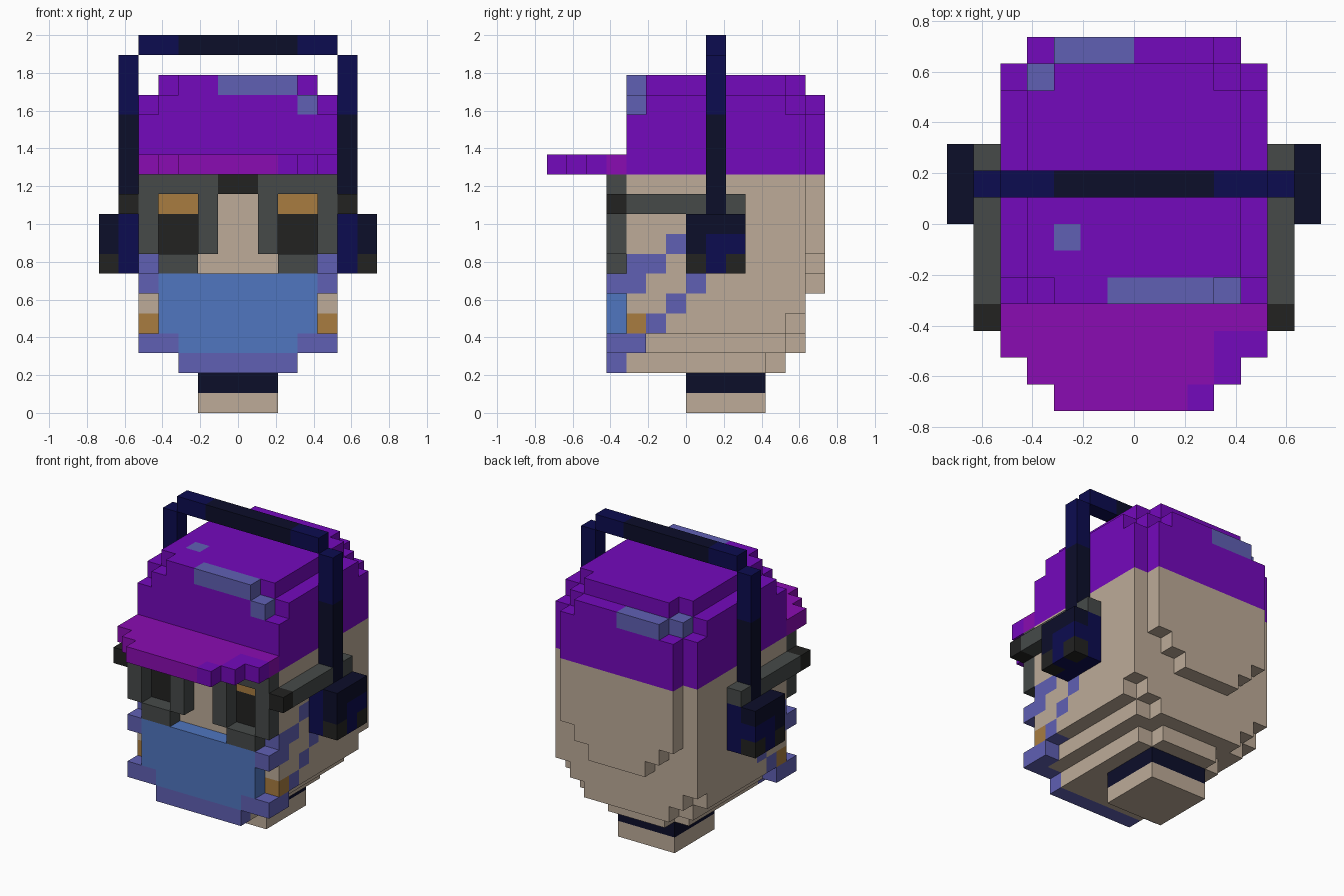
import bpy, bmesh
from mathutils import Vector

cube = bpy.data.objects.get("Cube")
if cube:
    bpy.data.objects.remove(cube)

U = 2 / 19  # edge length of one block
COLOURS = {
    "purple": "7409BC", "magenta": "8A0CB2", "violet": "6060B4", "blue": "5076C0",
    "skin": "BDAB98", "grey": "464A49", "black": "222221", "tan": "A87C40",
    "dark navy": "0C0E2A", "navy": "0C0C50",
}


def linear(code):
    vals = [int(code[i:i + 2], 16) / 255 for i in (0, 2, 4)]
    return [v / 12.92 if v < 0.04045 else ((v + 0.055) / 1.055) ** 2.4 for v in vals] + [1]


MATS = {}
for name, code in COLOURS.items():
    mat = bpy.data.materials.new(name)
    mat.use_nodes = True
    mat.diffuse_color = linear(code)
    bsdf = next(n for n in mat.node_tree.nodes if n.type == "BSDF_PRINCIPLED")
    bsdf.inputs["Base Color"].default_value = linear(code)
    MATS[name] = mat

blocks = {}  # cell -> (part, colour)


def box(part, colour, x, y, z, mirror=False):
    """Fill a range of cells; later boxes repaint earlier ones."""
    for i in range(*x):
        for j in range(*y):
            for k in range(*z):
                blocks[i, j, k] = (part, colour)
                if mirror:
                    blocks[-1 - i, j, k] = (part, colour)


def slab(part, colour, half, y, z):
    box(part, colour, (-half, half), y, z)


# Neck and collar
slab("neck", "skin", 2, (0, 4), (0, 1))
slab("collar", "dark navy", 2, (0, 4), (1, 2))

# Head, rounded off at the chin and at the back
for half, y, z in [
    (3, (-3, 4), (2, 3)), (2, (4, 5), (2, 3)),
    (4, (-3, 5), (3, 4)), (3, (5, 6), (3, 4)),
    (5, (-3, 5), (4, 5)), (4, (5, 6), (4, 5)),
    (5, (-3, 6), (5, 12)),
    (2, (6, 7), (6, 7)), (3, (6, 7), (7, 8)), (4, (6, 7), (8, 12)),
]:
    slab("head", "skin", half, y, z)

# Eyes and brows
box("head", "black", (2, 4), (-3, -2), (8, 10), True)
box("head", "tan", (2, 4), (-3, -2), (10, 11), True)

# Straps and clasp on the cheeks
for y, z in [((-3, -1), 7), ((-3, -2), 6), ((-1, 0), 8), ((0, 1), 6),
             ((-1, 0), 5), ((-2, -1), 4)]:
    box("head", "violet", (4, 5), y, (z, z + 1), True)
box("head", "tan", (4, 5), (-3, -2), (4, 5), True)

# Face mask with trim
slab("mask", "blue", 4, (-4, -3), (4, 7))
slab("mask", "blue", 3, (-4, -3), (3, 4))
slab("mask", "violet", 3, (-4, -3), (2, 3))
box("mask", "violet", (3, 5), (-4, -3), (3, 4), True)
box("mask", "violet", (4, 5), (-3, -2), (3, 4), True)
box("mask", "violet", (4, 5), (-4, -3), (6, 7), True)

# Glasses
slab("glasses", "grey", 5, (-4, -3), (11, 12))
slab("glasses", "black", 1, (-4, -3), (11, 12))
box("glasses", "grey", (1, 2), (-4, -3), (8, 11), True)
box("glasses", "grey", (4, 5), (-4, -3), (8, 11), True)
box("glasses", "grey", (2, 4), (-4, -3), (7, 8), True)
box("glasses", "grey", (5, 6), (-3, 3), (10, 11), True)
box("glasses", "black", (5, 6), (-4, -3), (10, 11), True)

# Cap crown
for half, y, z in [
    (5, (-3, 6), (12, 15)), (4, (6, 7), (12, 15)),
    (4, (-3, -2), (15, 16)), (5, (-2, 5), (15, 16)),
    (4, (5, 6), (15, 16)), (3, (6, 7), (15, 16)),
    (3, (-3, -2), (16, 17)), (4, (-2, 5), (16, 17)), (3, (5, 6), (16, 17)),
]:
    slab("cap", "purple", half, y, z)

# Cap patches
for x, y, z in [((-1, 3), -3, 16), ((3, 4), -3, 15), ((-3, -2), -1, 16),
                ((-3, 0), 6, 15), ((-4, -3), 5, 15)]:
    box("cap", "violet", x, (y, y + 1), (z, z + 1))

# Brim
for half, y in [(5, (-5, -3)), (4, (-6, -5)), (3, (-7, -6))]:
    slab("brim", "magenta", half, y, (12, 13))
for x, y in [((2, 3), -7), ((3, 4), -6), ((3, 5), -5)]:
    box("brim", "purple", x, (y, y + 1), (12, 13))

# Headphones: cups, posts and top band
box("ear_cups", "navy", (5, 6), (0, 3), (7, 10), True)
box("ear_cups", "dark navy", (6, 7), (0, 3), (7, 10), True)
box("ear_cups", "black", (6, 7), (0, 3), (7, 8), True)
box("ear_cups", "navy", (6, 7), (1, 3), (8, 9), True)
box("ear_cups", "navy", (6, 7), (1, 2), (7, 8), True)
box("headband", "dark navy", (5, 6), (1, 2), (10, 15), True)
box("headband", "navy", (5, 6), (1, 2), (15, 18), True)
slab("headband", "navy", 5, (1, 2), (18, 19))
slab("headband", "dark navy", 3, (1, 2), (18, 19))


def build(part):
    """Mesh the exposed sides of one part's blocks."""
    cells = {c: col for c, (p, col) in blocks.items() if p == part}
    used = sorted(set(cells.values()))
    bm = bmesh.new()
    for cell, colour in cells.items():
        centre = Vector(cell) + Vector((0.5, 0.5, 0.5))
        for axis in range(3):
            for sign in (-1, 1):
                n = Vector((0, 0, 0))
                n[axis] = sign
                if tuple(int(a + b) for a, b in zip(cell, n)) in blocks:
                    continue
                u = Vector((0, 0, 0))
                u[(axis + 1) % 3] = 0.5
                v = n.cross(u)
                mid = centre + n * 0.5
                corners = [mid - u - v, mid + u - v, mid + u + v, mid - u + v]
                face = bm.faces.new([bm.verts.new(c * U) for c in corners])
                face.material_index = used.index(colour)
    bmesh.ops.remove_doubles(bm, verts=bm.verts, dist=U / 100)
    mesh = bpy.data.meshes.new(part)
    bm.to_mesh(mesh)
    bm.free()
    for colour in used:
        mesh.materials.append(MATS[colour])
    bpy.context.collection.objects.link(bpy.data.objects.new(part, mesh))


for part in sorted({p for p, _ in blocks.values()}):
    build(part)
